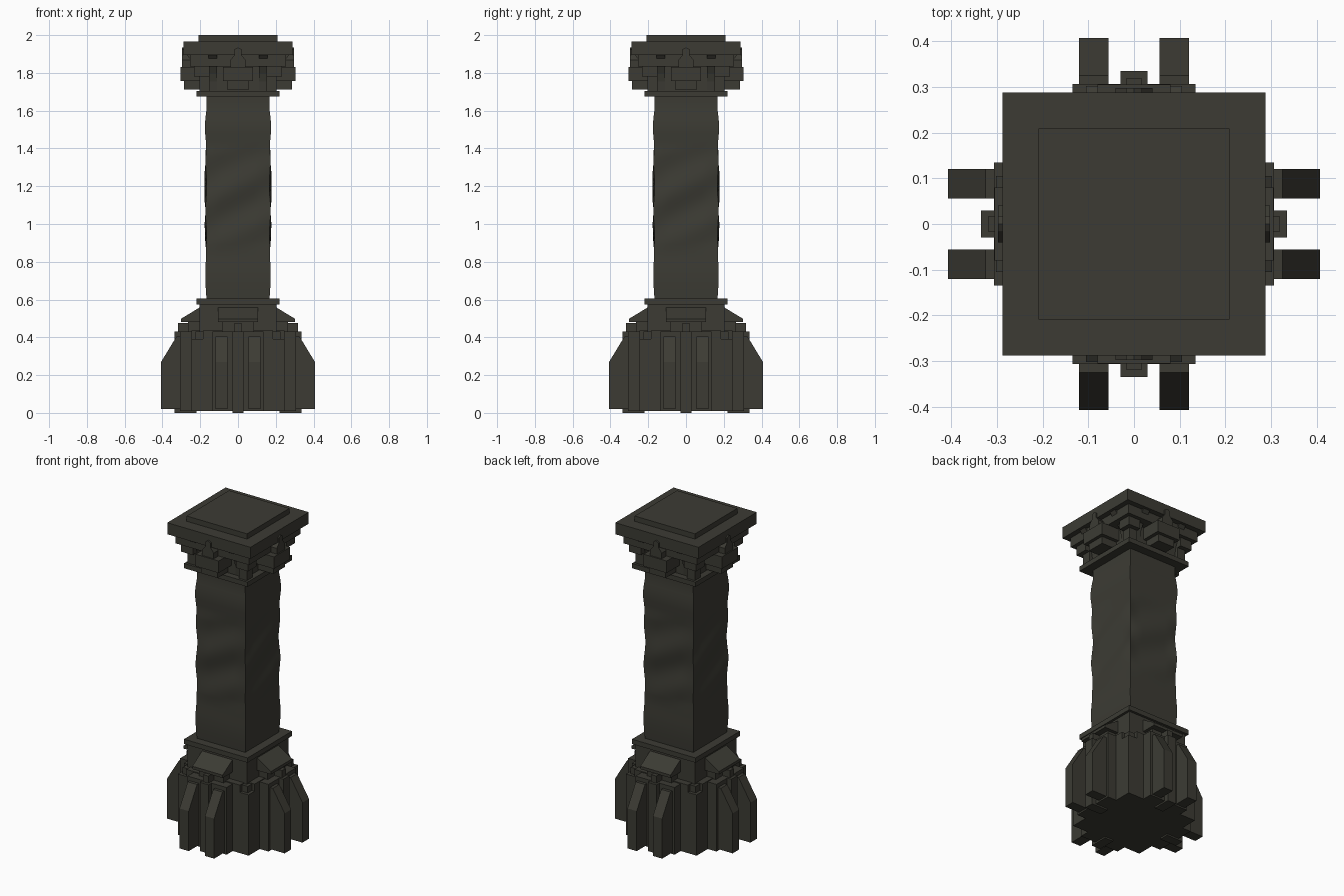
import bpy, bmesh, math
from mathutils import Matrix

if "Cube" in bpy.data.objects:
    bpy.data.objects.remove(bpy.data.objects["Cube"])

stone = bpy.data.materials.new("dark_olive_stone")
stone.diffuse_color = (0.045, 0.044, 0.034, 1)
stone.use_nodes = True
stone.node_tree.nodes["Principled BSDF"].inputs["Base Color"].default_value = stone.diffuse_color


def finish(name, bm):
    bmesh.ops.recalc_face_normals(bm, faces=bm.faces)
    me = bpy.data.meshes.new(name)
    bm.to_mesh(me)
    bm.free()
    me.materials.append(stone)
    ob = bpy.data.objects.new(name, me)
    bpy.context.collection.objects.link(ob)
    return ob


def add_box(bm, x0, x1, y0, y1, z0, z1):
    m = Matrix.Translation(((x0 + x1) / 2, (y0 + y1) / 2, (z0 + z1) / 2))
    bmesh.ops.create_cube(bm, size=1, matrix=m @ Matrix.Diagonal((x1 - x0, y1 - y0, z1 - z0, 1)))


def add_profile(bm, pts, x0, x1):
    """Extrude a (distance from axis, z) outline along x, on the front side."""
    a = [bm.verts.new((x0, -d, z)) for d, z in pts]
    b = [bm.verts.new((x1, -d, z)) for d, z in pts]
    bm.faces.new(a)
    bm.faces.new(b[::-1])
    n = len(pts)
    for i in range(n):
        bm.faces.new((a[i], a[(i + 1) % n], b[(i + 1) % n], b[i]))


def four_sides(name, build):
    """Build on the front and repeat around the four sides."""
    bm = bmesh.new()
    for k in range(4):
        old = set(bm.verts)
        build(bm)
        new = [v for v in bm.verts if v not in old]
        bmesh.ops.rotate(bm, verts=new, cent=(0, 0, 0),
                         matrix=Matrix.Rotation(k * math.pi / 2, 3, 'Z'))
    return finish(name, bm)


def slab(name, h, z0, z1):
    bm = bmesh.new()
    add_box(bm, -h, h, -h, h, z0, z1)
    return finish(name, bm)


# square stacked slabs of base and capital
slab("base_block", 0.245, 0.01, 0.39)
slab("base_step", 0.225, 0.39, 0.43)
slab("base_neck", 0.205, 0.43, 0.575)
slab("lower_collar", 0.22, 0.575, 0.605)
slab("upper_collar", 0.22, 1.675, 1.705)
slab("capital_core", 0.18, 1.705, 1.90)
slab("capital_step", 0.255, 1.835, 1.90)
slab("capital_slab", 0.288, 1.895, 1.967)
slab("top_plate", 0.209, 1.967, 2.0)


# base side panels, centre ribs, buttress fins and sloped hoods
four_sides("side_panel", lambda bm: add_box(bm, -0.135, 0.135, -0.306, -0.2, 0.01, 0.43))


def ribs(bm):
    add_box(bm, -0.03, 0.03, -0.335, -0.22, 0.0, 0.43)
    add_box(bm, -0.018, 0.018, -0.318, -0.2, 0.43, 0.475)


four_sides("centre_rib", ribs)


def fins(bm):
    pts = [(0.25, 0.02), (0.407, 0.02), (0.407, 0.27), (0.325, 0.405), (0.25, 0.405)]
    add_profile(bm, pts, -0.12, -0.056)
    add_profile(bm, pts, 0.056, 0.12)


four_sides("buttress_fin", fins)
four_sides("sloped_hood", lambda bm: add_profile(
    bm, [(0.19, 0.48), (0.302, 0.48), (0.302, 0.498), (0.205, 0.557), (0.19, 0.557)], -0.105, 0.105))


def hood_support(bm):
    add_box(bm, -0.185, 0.185, -0.245, -0.19, 0.38, 0.435)
    add_box(bm, -0.085, 0.085, -0.265, -0.19, 0.42, 0.49)


four_sides("hood_support", hood_support)

# capital centre ornament: hanging block, foot and stepped spire
def ornament(bm):
    add_box(bm, -0.08, 0.08, -0.305, -0.16, 1.757, 1.832)
    add_box(bm, -0.058, 0.058, -0.285, -0.16, 1.712, 1.76)
    add_box(bm, -0.04, 0.04, -0.297, -0.2, 1.832, 1.868)
    w = [(-0.04, 1.868), (0.04, 1.868), (0.018, 1.895), (0.018, 1.925), (0, 1.935),
         (-0.018, 1.925), (-0.018, 1.895)]
    front = [bm.verts.new((x, -0.297, z)) for x, z in w]
    back = [bm.verts.new((x, -0.25, z)) for x, z in w]
    bm.faces.new(front)
    bm.faces.new(back[::-1])
    for i in range(7):
        j = (i + 1) % 7
        bm.faces.new((front[i], front[j], back[j], back[i]))


four_sides("capital_ornament", ornament)


# curved brackets beside each ornament
def brackets(bm):
    arc = [(0.28 - 0.1 * math.cos(t), 1.71 + 0.17 * math.sin(t))
           for t in [i * math.pi / 12 for i in range(6)]]
    pts = arc + [(0.275, 1.9), (0.17, 1.9), (0.17, 1.71)]
    for s in (-1, 1):
        add_profile(bm, pts, *sorted((s * 0.11, s * 0.155)))


four_sides("curved_bracket", brackets)


# stepped corner blocks under the slab
def corners(bm):
    add_box(bm, 0.15, 0.205, -0.205, -0.15, 1.7, 1.78)
    add_box(bm, 0.15, 0.232, -0.232, -0.15, 1.78, 1.84)


four_sides("corner_step", corners)

# rough-hewn shaft: square section with diagonal waves, creased at two heights
def shaft_half_width(u, z):
    if z > 1.41:
        return 0.166 + 0.009 * math.sin(math.pi * min(1, (z - 1.41) / 0.2))
    if z < 0.865:
        return 0.166 + 0.007 * math.sin(math.pi * (0.865 - z) / 0.27)
    t = (z - 0.865) / 0.545
    return 0.169 + 0.009 * math.sin(math.pi * t) ** 0.5 * math.sin(4 * math.pi * t - 2.0 * u)


bm = bmesh.new()
N = 8
levels = ([0.6 + 0.265 * i / 6 for i in range(6)] + [0.865 + 0.545 * i / 20 for i in range(20)]
          + [1.41 + 0.27 * i / 8 for i in range(9)])
rings = []
for z in levels:
    ring = []
    corner = (shaft_half_width(-1, z) + shaft_half_width(1, z)) / 2
    for k in range(4):
        rot = Matrix.Rotation(k * math.pi / 2, 3, 'Z')
        for i in range(N):
            u = -1 + 2 * i / N
            d = corner if i == 0 else shaft_half_width(u, z)
            v = bm.verts.new((u * corner, -d, z))
            v.co = rot @ v.co
            ring.append(v)
    rings.append(ring)
for a, b in zip(rings, rings[1:]):
    for i in range(4 * N):
        j = (i + 1) % (4 * N)
        bm.faces.new((a[i], a[j], b[j], b[i]))
bm.faces.new(rings[0][::-1])
bm.faces.new(rings[-1])
shaft = finish("shaft", bm)
bpy.ops.object.select_all(action='DESELECT')
shaft.select_set(True)
bpy.context.view_layer.objects.active = shaft
bpy.ops.object.shade_smooth_by_angle(angle=math.radians(30))
